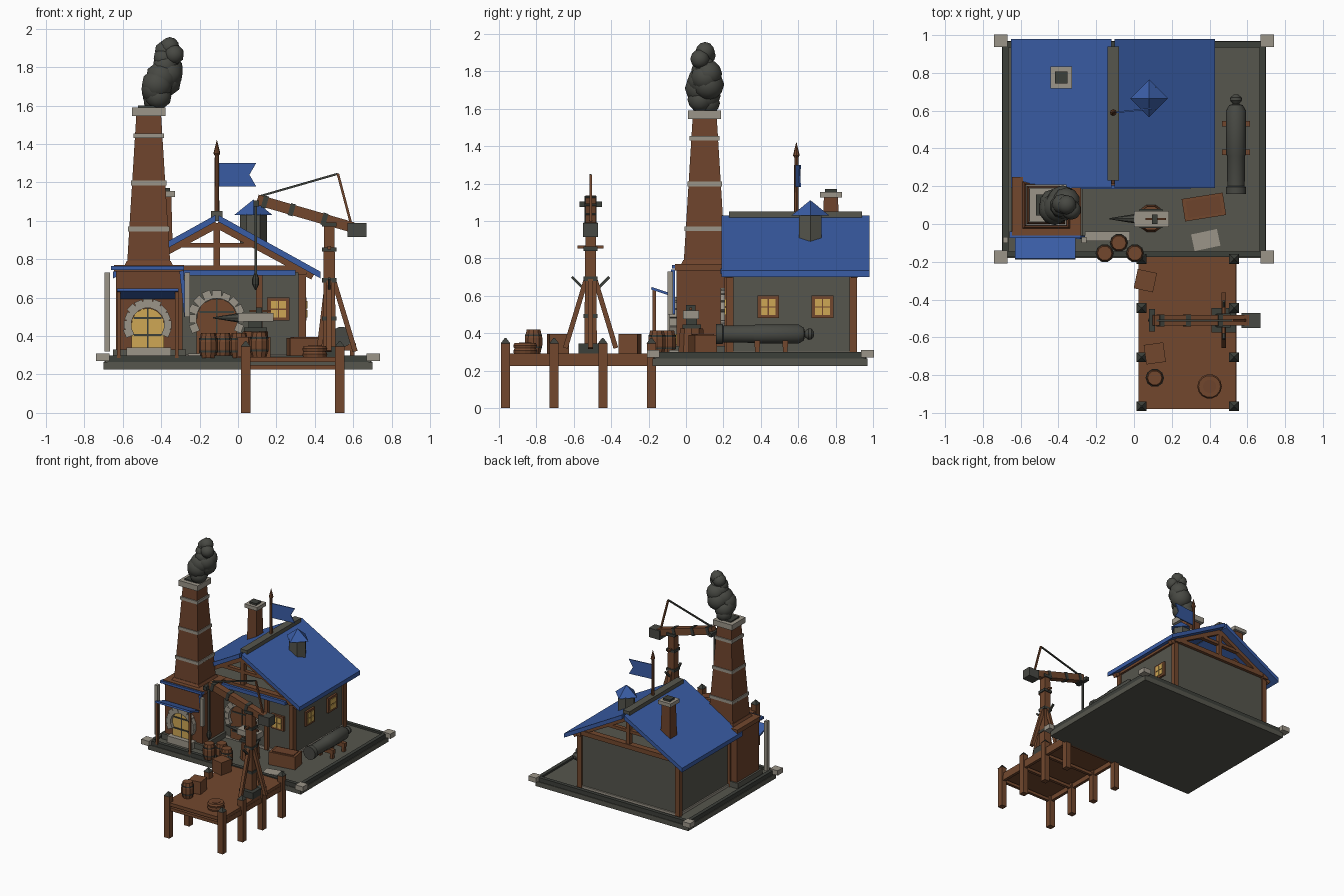
import bpy, bmesh, math, random
from mathutils import Matrix, Vector, Euler

random.seed(4)
cube = bpy.data.objects.get("Cube")
if cube:
    bpy.data.objects.remove(cube)


def material(name, *rgb):
    m = bpy.data.materials.new(name)
    m.use_nodes = True
    m.diffuse_color = (*rgb, 1)
    m.node_tree.nodes["Principled BSDF"].inputs["Base Color"].default_value = (*rgb, 1)
    return m


wood = material("brown wood", .17, .064, .027)
brick = material("red brown brick", .155, .056, .025)
stone = material("grey stone", .092, .092, .074)
pale = material("pale stone", .33, .30, .25)
iron = material("dark iron", .046, .05, .042)
soot = material("smoke grey", .064, .066, .056)
blue = material("blue cloth", .042, .11, .38)
gold = material("warm yellow", .62, .39, .09)


def finish(name, bm, mat, matrix=Matrix(), smooth=False):
    bmesh.ops.recalc_face_normals(bm, faces=bm.faces)
    mesh = bpy.data.meshes.new(name)
    bm.to_mesh(mesh)
    bm.free()
    mesh.materials.append(mat)
    if smooth:
        mesh.shade_smooth()
        mesh.set_sharp_from_angle(angle=math.radians(40))
    ob = bpy.data.objects.new(name, mesh)
    ob.matrix_world = matrix
    bpy.context.collection.objects.link(ob)
    return ob


def place(loc, rot=(0, 0, 0)):
    return Matrix.Translation(loc) @ Euler([math.radians(a) for a in rot]).to_matrix().to_4x4()


def box(name, mat, x, y, z, rot=(0, 0, 0)):
    """Box given by its extents along each axis, turned about its centre."""
    bm = bmesh.new()
    bmesh.ops.create_cube(bm, size=1)
    bmesh.ops.scale(bm, vec=(x[1] - x[0], y[1] - y[0], z[1] - z[0]), verts=bm.verts)
    return finish(name, bm, mat, place([sum(e) / 2 for e in (x, y, z)], rot))


def beam(name, mat, a, b, w, h=None):
    """Square bar between two points."""
    a, b = Vector(a), Vector(b)
    bm = bmesh.new()
    bmesh.ops.create_cube(bm, size=1)
    bmesh.ops.scale(bm, vec=(w, h or w, (b - a).length), verts=bm.verts)
    turn = (b - a).to_track_quat('Z', 'Y').to_matrix().to_4x4()
    return finish(name, bm, mat, Matrix.Translation((a + b) / 2) @ turn)


def lathe(name, mat, loc, profile, n=12, rot=(0, 0, 0), phase=0, smooth=False):
    """Rings of (radius, height), capped at both ends."""
    bm = bmesh.new()
    angles = [math.radians(phase) + math.tau * i / n for i in range(n)]
    rings = [[bm.verts.new((r * math.cos(a), r * math.sin(a), z)) for a in angles]
             for r, z in profile]
    for lo, hi in zip(rings, rings[1:]):
        for i in range(n):
            bm.faces.new((lo[i - 1], lo[i], hi[i], hi[i - 1]))
    bm.faces.new(rings[0])
    bm.faces.new(rings[-1])
    return finish(name, bm, mat, place(loc, rot), smooth)


def extrude(name, mat, points, y0, y1):
    """Outline in x and z, pushed along y."""
    bm = bmesh.new()
    face = bm.faces.new([bm.verts.new((x, y0, z)) for x, z in points])
    new = bmesh.ops.extrude_face_region(bm, geom=[face])["geom"]
    bmesh.ops.translate(bm, vec=(0, y1 - y0, 0),
                        verts=[v for v in new if isinstance(v, bmesh.types.BMVert)])
    return finish(name, bm, mat)


def square(name, mat, x, y, z0, z1, r0, r1):
    k = math.sqrt(2)
    return lathe(name, mat, (x, y, 0), [(r0 * k, z0), (r1 * k, z1)], 4, phase=45)


def arched_door(name, mat, x, y, base, spring, r):
    arc = [(x + r * math.cos(math.pi * i / 10), spring + r * math.sin(math.pi * i / 10))
           for i in range(11)]
    extrude(name, mat, arc + [(x - r, base), (x + r, base)], y - .012, y)
    for i in range(11):
        a = math.pi * (i - 1) / 8
        d = Vector((math.cos(a), 0, math.sin(a)))
        c = Vector((x, y - .012, spring))
        beam(name + "_arch_stone", pale, c + d * r, c + d * (r + random.uniform(.035, .05)), .05, .044)
    for z in (base + .06, spring + .03):
        box(name + "_hinge", iron, (x - r * .85, x + r * .85), (y - .018, y), (z, z + .01))
    box(name + "_seam", iron, (x - .004, x + .004), (y - .016, y), (base, spring + r))


def window(x, y, z, turn):
    m = place((x, y, z), (0, 0, turn))
    parts = [("window_frame", wood, .058, .012, .06, 0, 0)]
    parts += [("window_pane", gold, .018, .018, .02, sx * .021, sz * .023)
              for sx in (-1, 1) for sz in (-1, 1)]
    for name, mat, w, d, h, dx, dz in parts:
        ob = box(name, mat, (dx - w, dx + w), (-d, d), (dz - h, dz + h))
        ob.matrix_world = m @ ob.matrix_world


def barrel(x, y, z):
    lathe("barrel", wood, (x, y, z), [(.038, 0), (.049, .045), (.049, .085), (.038, .13)], 10)
    for h in (.03, .095):
        lathe("barrel_hoop", iron, (x, y, z), [(.048, h), (.049, h + .009)], 10)


# Stone platform with corner blocks
box("platform", stone, (-.7, .7), (-.18, .97), (.225, .265))
box("platform_top", stone, (-.69, .69), (-.17, .96), (.26, .285))
for s in (-1, 1):
    box("platform_side_rim", iron, (s * .68 - .015, s * .68 + .015), (-.16, .95), (.26, .3))
    for y in (-.175, .97):
        box("corner_block", pale, (s * .705 - .035, s * .705 + .035), (y - .034, y + .034), (.27, .31))
for y in (-.16, .95):
    box("platform_end_rim", iron, (-.68, .68), (y - .015, y + .015), (.26, .3))
box("paving_patch", pale, (.31, .45), (-.13, -.04), (.28, .292), (0, 0, 12))

# House walls and timber frame
box("house_walls", stone, (-.56, .34), (.23, .9), (.28, .745))
box("wall_footing", pale, (-.57, .35), (.22, .912), (.28, .305))
for x in (-.56, .335):
    for y in (.235, .895):
        box("corner_post", wood, (x - .02, x + .02), (y - .02, y + .02), (.285, .75))
    box("side_plate", wood, (x - .022, x + .022), (.2, .93), (.72, .755))
for y in (.23, .9):
    box("wall_plate", wood, (-.58, .36), (y - .025, y + .025), (.73, .768))
    box("tie_beam", wood, (-.37, .15), (y - .016, y + .016), (.86, .885))
    box("king_post", wood, (-.127, -.093), (y - .018, y + .018), (.76, .99))
    for s in (-1, 1):
        beam("rafter", wood, (-.11, y, .98), (-.11 + s * .5, y, .71), .035)
box("middle_post", wood, (.095, .128), (.205, .235), (.29, .74))
box("front_valance", blue, (-.3, .3), (.185, .225), (.715, .745))
arched_door("house_door", wood, -.11, .222, .3, .49, .105)
window(.21, .225, .54, 0)
for y in (.44, .73):
    window(.345, y, .54, 90)

# Roof slopes, ridge, small chimney and vent
for s, name in ((-1, "left_roof"), (1, "right_roof")):
    extrude(name, blue, [(-.11 + s * .008, 1.03), (-.11 + s * .54, .735),
                         (-.11 + s * .54, .7), (-.11 + s * .008, .995)], .19, .98)
box("ridge_cap", stone, (-.14, -.08), (.23, .94), (1.0, 1.05))
square("small_chimney", brick, -.385, .775, .84, 1.13, .045, .038)
square("small_chimney_cap", pale, -.385, .775, 1.125, 1.155, .058, .058)
square("small_chimney_flue", iron, -.385, .775, 1.15, 1.17, .032, .032)
lathe("roof_vent", stone, (.08, .665, 0), [(.07, .88), (.07, 1.035)], 6)
lathe("roof_vent_cap", blue, (.08, .665, 0), [(.1, 1.03), (.001, 1.11)], 4)

# Flag
lathe("flag_pole", wood, (-.11, .59, 0), [(.013, 1), (.011, 1.34), (.018, 1.35), (.001, 1.42)], 8)
flag = extrude("flag", blue, [(0, 1.18), (.2, 1.18), (.165, 1.24), (.2, 1.3), (0, 1.3)], -.004, .004)
flag.matrix_world = place((-.105, .59, 0), (0, 0, 6))

# Furnace with its tall stack
FX, FY = -.465, .1
box("furnace", brick, (-.635, -.29), (-.05, .24), (.285, .75))
box("furnace_cap", wood, (-.645, -.28), (-.06, .25), (.735, .77))
box("furnace_plinth", stone, (-.65, -.27), (-.07, .25), (.285, .33))
box("furnace_hearth", pale, (-.58, -.35), (-.1, -.05), (.285, .34))
square("furnace_shoulder", brick, FX, FY, .76, .79, .13, .115)
square("stack", brick, FX, FY, .78, 1.56, .112, .064)
for z, r in ((.945, .108), (1.185, .092), (1.43, .08), (1.545, .088)):
    square("stack_band", pale, FX, FY, z, z + (.045 if z > 1.5 else .025), r, r)
square("stack_mouth", iron, FX, FY, 1.585, 1.6, .055, .055)
arched_door("furnace_door", gold, FX - .005, -.052, .34, .46, .085)
box("furnace_trim", blue, (-.66, -.28), (-.075, -.04), (.745, .765))
beam("furnace_awning", blue, (-.47, -.185, .64), (-.47, -.065, .6), .32, .014)
for x in (-.62, -.32):
    beam("awning_post", wood, (x, -.17, .285), (x, -.17, .635), .018)
beam("side_banner", blue, (-.295, -.07, .74), (-.27, -.07, .5), .02)
for x, z in ((-.68, .32), (-.265, .5)):
    box("pale_stake", pale, (x - .014, x + .014), (-.1, -.07), (z, .73))

# Smoke puffs climbing from the stack
for i in range(15):
    t = i / 14
    r = .052 + .032 * math.sin(math.pi * min(1, t * 1.15 + .1))
    bm = bmesh.new()
    bmesh.ops.create_icosphere(bm, subdivisions=2, radius=r)
    swing = random.uniform(-.038, .038)
    finish("smoke_puff", bm, soot, place((FX + .015 + .11 * t + swing,
           FY + random.uniform(-.028, .028), 1.63 + .275 * t)), True)

# Cannon on its trestles
lathe("cannon", soot, (.54, .16, .395), [(.054, 0), (.054, .035), (.046, .04), (.048, .2), (.052, .21),
      (.053, .44), (.035, .47), (.016, .475), (.032, .495), (.03, .51), (.012, .525)], 14, (-90, 0, 0), smooth=True)
for y in (.38, .53):
    box("cannon_rest", wood, (.465, .615), (y - .015, y + .015), (.325, .36))
    for x in (.485, .595):
        box("cannon_leg", wood, (x - .012, x + .012), (y - .012, y + .012), (.285, .33))

# Anvil, stump, crate and barrels in the yard
lathe("anvil_stump", wood, (.09, .03, .285), [(.075, 0), (.065, .14)], 10)
box("anvil_foot", iron, (.03, .15), (-.02, .08), (.425, .445))
box("anvil_waist", iron, (.055, .125), (0, .06), (.44, .48))
box("anvil_top", pale, (0, .185), (-.015, .07), (.475, .52))
lathe("anvil_horn", soot, (.005, .028, .495), [(.025, 0), (.003, .135)], 8, (0, -90, 0))
box("hammer_handle", wood, (.06, .17), (.02, .032), (.525, .537))
box("hammer_head", iron, (.095, .125), (0, .05), (.52, .55))
box("tool_crate", wood, (.26, .48), (.03, .15), (.285, .39), (0, 0, 9))
box("crate_contents", brick, (.28, .46), (.045, .135), (.385, .396), (0, 0, 9))
box("workbench_slab", pale, (-.26, -.02), (-.09, -.04), (.285, .31))
for x, y in ((-.155, -.155), (-.08, -.1), (.005, -.155)):
    barrel(x, y, .285)

# Dock deck, beams and pointed posts
box("dock_deck", wood, (.025, .54), (-.98, -.17), (.265, .292))
for x in (.04, .53):
    box("dock_stringer", wood, (x - .012, x + .012), (-.97, -.17), (.225, .267))
    for y in (-.965, -.705, -.445, -.185):
        square("dock_post", wood, x, y, 0, .345, .024, .024)
        square("dock_post_tip", iron, x, y, .345, .375, .026, .003)
for y in (-.965, -.705, -.445, -.185):
    box("dock_cross_beam", wood, (.04, .53), (y - .012, y + .012), (.225, .25))
barrel(.11, -.815, .29)
for z in (.292, .32):
    lathe("rope_coil", wood, (.4, -.86, z), [(.062, 0), (.065, .014), (.058, .028)], 14)
lathe("rope_coil_middle", brick, (.4, -.86, .34), [(.035, 0), (.035, .011)], 14)
for x, y, turn in ((.06, -.3, -12), (.11, -.685, 8)):
    box("dock_crate", wood, (x - .052, x + .052), (y - .052, y + .052), (.29, .395), (0, 0, turn))

# Crane mast, braces and boom
MX, MY = .475, -.51
box("crane_base", iron, (MX - .065, MX + .065), (MY - .065, MY + .065), (.29, .345))
square("crane_mast", wood, MX, MY, .29, 1.02, .034, .027)
for z in (.48, .68, .84, .97):
    square("mast_band", iron, MX, MY, z, z + .022, .037, .037)
for dx, dy in ((1, 0), (-.4, 0), (0, 1), (0, -1)):
    beam("mast_brace", wood, (MX + dx * .135, MY + dy * .135, .32), (MX + dx * .02, MY + dy * .02, .7), .026)
for s in (-1, 1):
    beam("mast_peg", iron, (MX, MY + s * .02, .62), (MX, MY + s * .1, .7), .014)
beam("mast_crossbar", wood, (MX, MY - .07, .86), (MX, MY + .07, .86), .016)
tip, tail = Vector((.1, MY, 1.11)), Vector((.6, MY, .965))
beam("crane_boom", wood, tip, tail, .055)
for t in (.08, .36, .7):
    c = tip.lerp(tail, t)
    step = (tail - tip) * .025
    beam("boom_band", iron, c - step, c + step, .064)
box("counterweight", soot, (.57, .67), (MY - .04, MY + .04), (.915, .99))
peak = (.52, MY, 1.245)
beam("boom_stay", iron, (.12, MY, 1.13), peak, .011)
beam("boom_strut", wood, peak, (.59, MY, .98), .013)
beam("hoist_pulley", iron, (.095, MY - .06, 1.09), (.095, MY + .06, 1.09), .03)
beam("hoist_chain", iron, (.092, MY, 1.1), (.092, MY, .72), .014)
lathe("hoist_hook", iron, (.092, MY, .64), [(.004, 0), (.018, .03), (.018, .06), (.006, .09)], 8)
